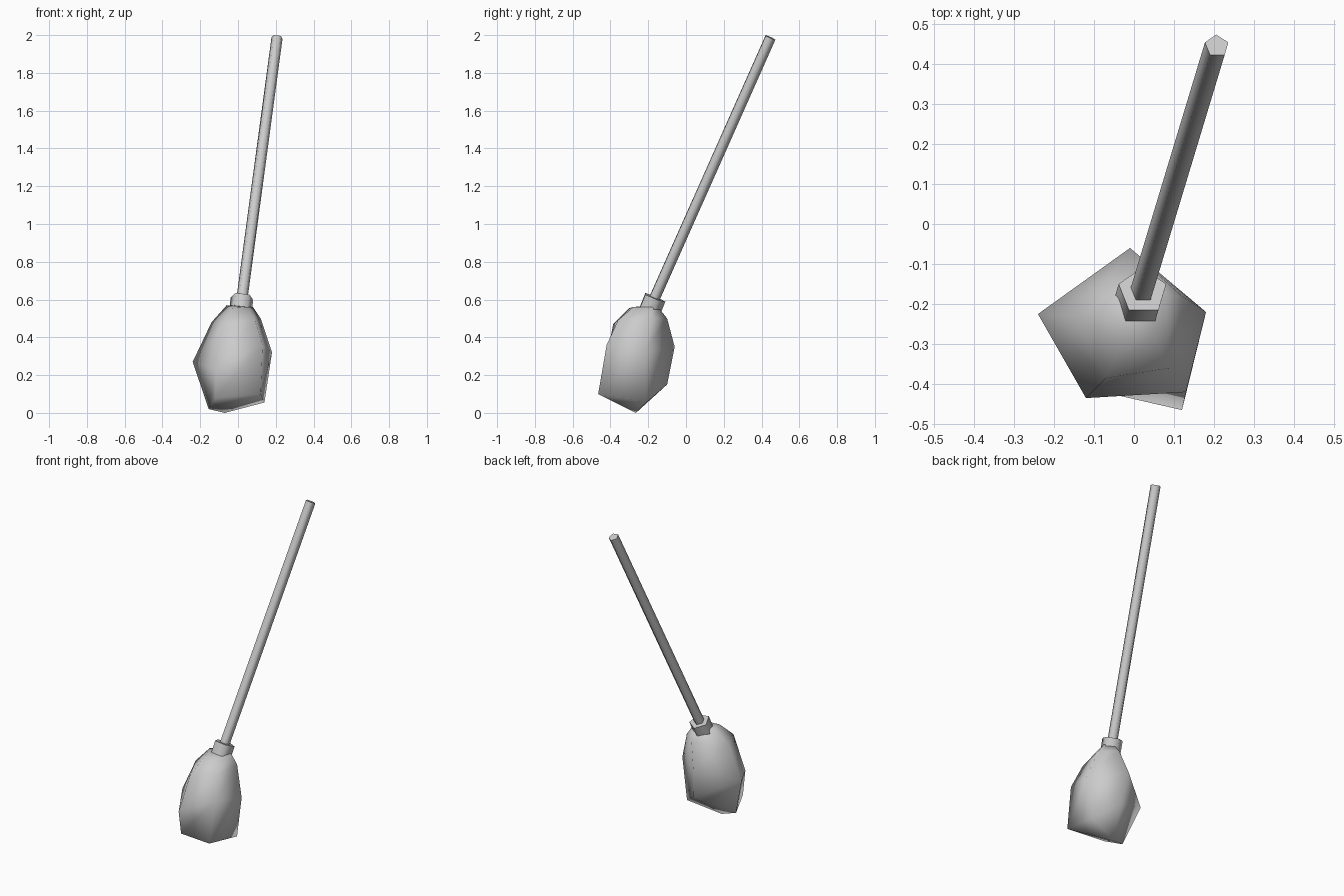
import bpy, bmesh, math
from mathutils import Vector, Matrix

cube = bpy.data.objects.get("Cube")
if cube:
    bpy.data.objects.remove(cube, do_unlink=True)

grey = bpy.data.materials.new("plain_grey")
grey.use_nodes = True
grey.diffuse_color = (0.6, 0.6, 0.6, 1)
grey.node_tree.nodes["Principled BSDF"].inputs["Base Color"].default_value = grey.diffuse_color


def finish(name, bm, angle):
    """Turn the bmesh into a smooth-shaded object."""
    bmesh.ops.recalc_face_normals(bm, faces=bm.faces)
    mesh = bpy.data.meshes.new(name)
    bm.to_mesh(mesh)
    bm.free()
    mesh.materials.append(grey)
    obj = bpy.data.objects.new(name, mesh)
    bpy.context.collection.objects.link(obj)
    bpy.ops.object.select_all(action="DESELECT")
    obj.select_set(True)
    bpy.context.view_layer.objects.active = obj
    bpy.ops.object.shade_smooth_by_angle(angle=math.radians(angle))
    return obj


def rod(name, start, end, radius):
    """Five-sided rod between two points, one corner towards the back."""
    start, end = Vector(start), Vector(end)
    axis = (end - start).normalized()
    side = Vector((0, 1, 0)).cross(axis).normalized()
    back = axis.cross(side)
    turn = Matrix((side, back, axis)).transposed().to_4x4()
    spin = Matrix.Rotation(math.pi / 2, 4, "Z")
    bm = bmesh.new()
    bmesh.ops.create_cone(bm, segments=5, radius1=radius, radius2=radius,
                          depth=(end - start).length, cap_ends=True)
    # Put a corner on the local y axis before tilting the rod
    first = max(bm.verts, key=lambda v: v.co.x)
    offset = math.atan2(first.co.y, first.co.x)
    bm.transform(Matrix.Translation((start + end) / 2) @ turn @ spin
                 @ Matrix.Rotation(-offset, 4, "Z"))
    return finish(name, bm, 75)


# Slanted handle and the collar that holds it
rod("handle", (0.015, -0.19, 0.56), (0.207, 0.445, 1.988), 0.031)
rod("collar", (0.014, -0.195, 0.545), (0.022, -0.168, 0.612), 0.063)

# Bristle head: rings from neck to hem, each starting at the back corner
rings = [
    [(.03, -.14, .55), (.08, -.18, .56), (.05, -.28, .56), (-.03, -.3, .555), (-.06, -.2, .57)],
    [(.03, -.1, .5), (.12, -.18, .5), (.09, -.36, .49), (-.07, -.385, .47), (-.14, -.23, .48)],
    [(-.01, -.06, .35), (.18, -.22, .32), (.13, -.42, .36), (-.12, -.435, .23), (-.24, -.225, .27)],
    [(.015, -.1, .15), (.14, -.21, .055), (.12, -.465, .1), (-.12, -.41, .08), (-.155, -.29, .02)],
]
bm = bmesh.new()
loops = [[bm.verts.new(p) for p in ring] for ring in rings]
for upper, lower in zip(loops, loops[1:]):
    for i in range(5):
        j = (i + 1) % 5
        bm.faces.new((upper[i], lower[i], lower[j], upper[j]))
bm.faces.new(loops[0])
# Ragged underside meeting at its lowest tuft
tip = bm.verts.new((-.07, -.265, 0))
for i in range(5):
    bm.faces.new((loops[-1][i], tip, loops[-1][(i + 1) % 5]))
finish("bristle_head", bm, 80)
